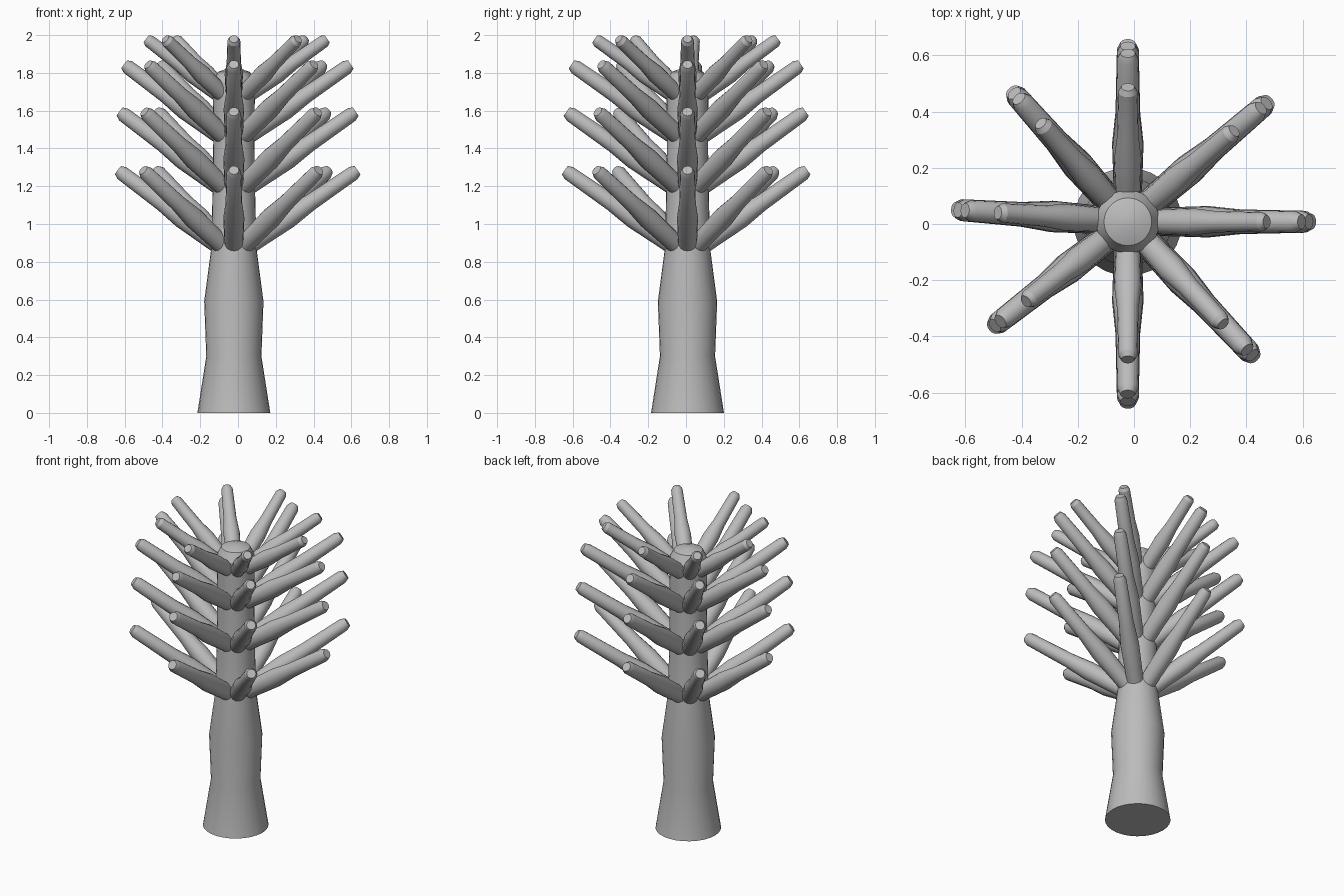
import bpy, math
from mathutils import Vector

if "Cube" in bpy.data.objects:
    bpy.data.objects.remove(bpy.data.objects["Cube"])

CX, CY = -0.022, 0.008

grey = bpy.data.materials.new("plain grey")
grey.diffuse_color = (0.5, 0.5, 0.5, 1)
grey.use_nodes = True
grey.node_tree.nodes["Principled BSDF"].inputs["Base Color"].default_value = grey.diffuse_color


def lathe(name, start, axis, profile, sides):
    """Closed tube of (distance, radius) rings along an axis."""
    rot = axis.to_track_quat('Z', 'Y')
    verts, faces = [], []
    for d, r in profile:
        for i in range(sides):
            a = 2 * math.pi * i / sides
            verts.append(start + rot @ Vector((r * math.cos(a), r * math.sin(a), d)))
    for k in range(len(profile) - 1):
        for i in range(sides):
            j = (i + 1) % sides
            faces.append((k * sides + i, k * sides + j,
                          (k + 1) * sides + j, (k + 1) * sides + i))
    faces.append(tuple(reversed(range(sides))))
    last = (len(profile) - 1) * sides
    faces.append(tuple(range(last, last + sides)))
    mesh = bpy.data.meshes.new(name)
    mesh.from_pydata(verts, [], faces)
    mesh.materials.append(grey)
    ob = bpy.data.objects.new(name, mesh)
    bpy.context.collection.objects.link(ob)
    return ob


# Trunk: flared foot, slight swelling, domed top
lathe("trunk", Vector((CX, CY, 0)), Vector((0, 0, 1)),
      [(0, 0.193), (0.3, 0.146), (0.59, 0.157), (0.87, 0.12), (1.2, 0.112),
       (1.5, 0.108), (1.75, 0.113), (1.805, 0.085), (1.825, 0.03)], 28)

# Branch directions (degrees) and reach, slightly uneven around the trunk
spokes = [(0, 0.655), (40.5, 0.66), (90, 0.635), (131.5, 0.62),
          (176, 0.615), (218, 0.61), (270, 0.65), (313, 0.66)]
# Tiers: base height, tip height, reach factor, thickness factor
tiers = [(0.89, 1.285, 1.0, 1.0), (1.205, 1.595, 0.985, 1.0),
         (1.475, 1.845, 0.945, 0.97), (1.69, 1.98, 0.755, 0.87)]
# Branch profile: fraction of length, radius
shape = [(0, 0.05), (0.14, 0.052), (0.36, 0.056), (0.56, 0.044),
         (0.96, 0.039), (1.0, 0.027)]

for t, (z0, z1, reach, thick) in enumerate(tiers):
    for s, (deg, length) in enumerate(spokes):
        a = math.radians(deg)
        out = Vector((math.cos(a), math.sin(a), 0))
        centre = Vector((CX, CY, 0))
        base = centre + out * 0.08 + Vector((0, 0, z0))
        tip = centre + out * length * reach + Vector((0, 0, z1))
        axis = tip - base
        lathe(f"branch_{t + 1}_{s + 1}", base, axis.normalized(),
              [(f * axis.length, r * thick) for f, r in shape], 16)

# Smooth around, sharp between the tapering bands
for ob in bpy.context.collection.objects:
    ob.select_set(True)
    bpy.context.view_layer.objects.active = ob
bpy.ops.object.shade_smooth_by_angle(angle=math.radians(25))
